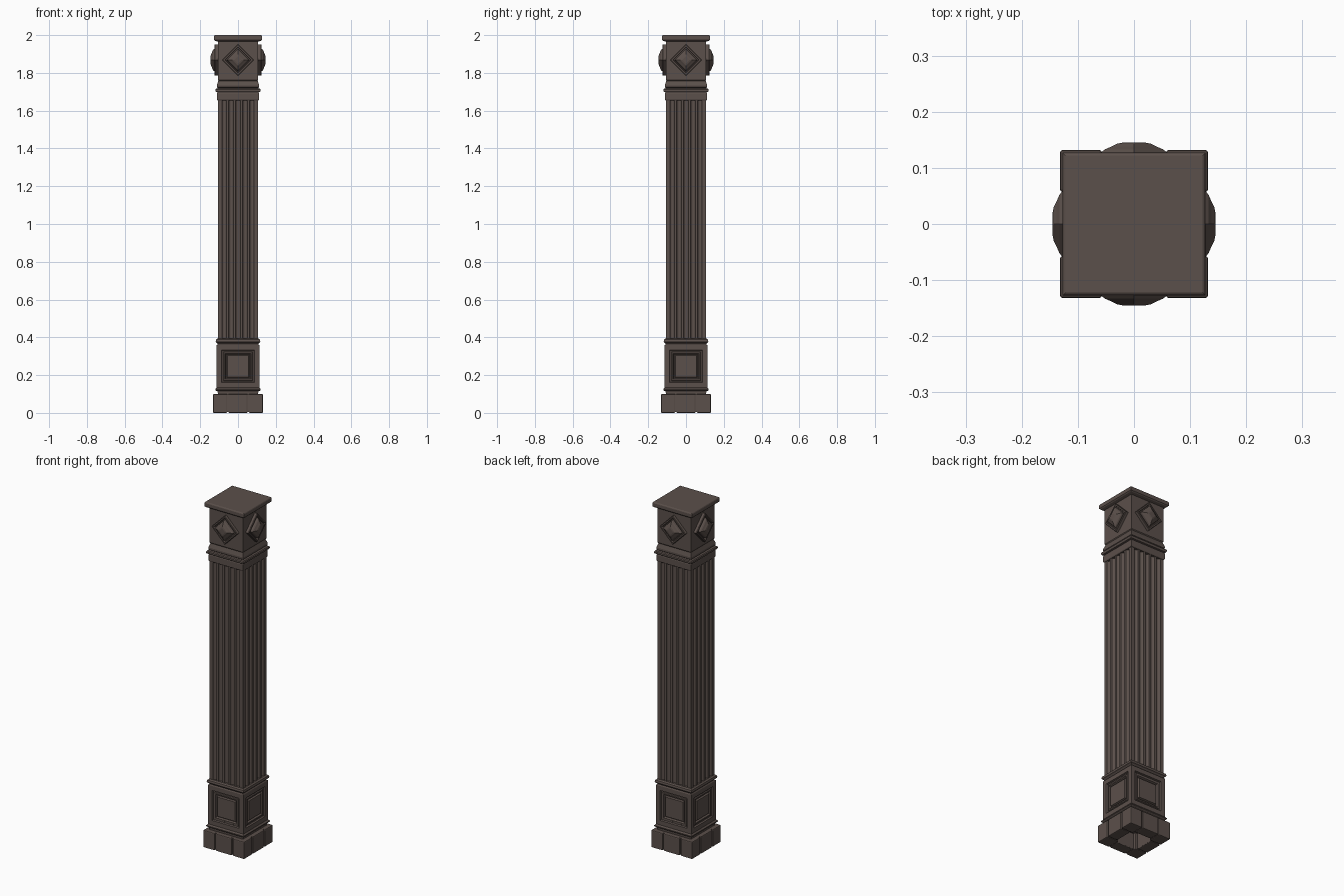
import bpy, bmesh, math
from mathutils import Matrix, Vector

cube = bpy.data.objects.get("Cube")
if cube:
    bpy.data.objects.remove(cube, do_unlink=True)

STONE = (0.105, 0.08, 0.07, 1)
stone = bpy.data.materials.new("dark brown stone")
stone.use_nodes = True
stone.diffuse_color = STONE
bsdf = stone.node_tree.nodes["Principled BSDF"]
bsdf.inputs["Base Color"].default_value = STONE
bsdf.inputs["Roughness"].default_value = 0.8


def finish(name, bm, bevel=0):
    bmesh.ops.recalc_face_normals(bm, faces=bm.faces)
    mesh = bpy.data.meshes.new(name)
    bm.to_mesh(mesh)
    bm.free()
    mesh.materials.append(stone)
    ob = bpy.data.objects.new(name, mesh)
    bpy.context.collection.objects.link(ob)
    if bevel:
        mod = ob.modifiers.new("soft edges", "BEVEL")
        mod.width, mod.segments = bevel, 2
    return ob


def add_rings(bm, profile, matrix=Matrix(), diamond=False, closed=False, caps=(True, True)):
    """Stack square rings given as (half width, height)."""
    corners = [(1, 0), (0, 1), (-1, 0), (0, -1)] if diamond else [(1, 1), (-1, 1), (-1, -1), (1, -1)]
    rings = [[bm.verts.new(matrix @ Vector((x * h, y * h, z))) for x, y in corners] for h, z in profile]
    pairs = list(zip(rings, rings[1:])) + ([(rings[-1], rings[0])] if closed else [])
    for a, b in pairs:
        for i in range(4):
            j = (i + 1) % 4
            bm.faces.new((a[i], a[j], b[j], b[i]))
    if not closed:
        for ring, wanted in zip((rings[0], rings[-1]), caps):
            if wanted:
                bm.faces.new(ring)


def moulding(name, profile):
    bm = bmesh.new()
    add_rings(bm, profile)
    return finish(name, bm)


def four_panels(name, profile, z, diamond=False):
    """The same stepped panel on each of the four sides."""
    for k, side in enumerate(("front", "left", "back", "right")):
        bm = bmesh.new()
        m = Matrix.Translation((0, 0, z)) @ Matrix.Rotation(k * math.pi / 2, 4, "Z") @ Matrix.Rotation(math.pi / 2, 4, "X")
        add_rings(bm, profile, m, diamond, caps=(False, True))
        ob = finish(f"{side}_{name}", bm)
        # Open shells: make sure they face outwards
        top = max(ob.data.polygons, key=lambda p: p.center.xy.length)
        if top.normal.xy.dot(top.center.xy) < 0:
            ob.data.flip_normals()


def block(name, x0, x1, y0, y1, z0, z1, turn):
    bm = bmesh.new()
    bmesh.ops.create_cube(bm, size=1)
    for v in bm.verts:
        v.co = Vector(((x0 + x1) / 2 + v.co.x * (x1 - x0), (y0 + y1) / 2 + v.co.y * (y1 - y0),
                       (z0 + z1) / 2 + v.co.z * (z1 - z0)))
    bm.transform(Matrix.Rotation(turn, 4, "Z"))
    finish(name, bm, 0.005)


# Hollow foot made of spaced blocks in front of a backing ring
for k in range(4):
    turn = k * math.pi / 2
    block(f"foot_corner_block_{k + 1}", 0.057, 0.132, 0.057, 0.132, 0, 0.1, turn)
    block(f"foot_middle_block_{k + 1}", -0.051, 0.051, 0.07, 0.132, 0, 0.1, turn)
bm = bmesh.new()
add_rings(bm, [(0.07, 0.004), (0.124, 0.004), (0.124, 0.1), (0.07, 0.1)], closed=True)
finish("foot_backing", bm)

# Pedestal with recessed panels
moulding("pedestal_lower_moulding", [(0.106, 0.095), (0.108, 0.115), (0.116, 0.117), (0.12, 0.121),
                                     (0.12, 0.126), (0.116, 0.13), (0.112, 0.135)])
four_panels("pedestal_panel", [(0.113, 0.113), (0.087, 0.113), (0.084, 0.104), (0.078, 0.104), (0.075, 0.109),
                               (0.068, 0.109), (0.063, 0.1), (0.06, 0.1), (0.056, 0.109)], 0.247)
moulding("pedestal_upper_moulding", [(0.113, 0.355), (0.107, 0.365), (0.111, 0.37), (0.117, 0.374), (0.118, 0.38),
                                     (0.116, 0.388), (0.108, 0.394)])

# Fluted shaft
FLUTES, HALF, PITCH, RADIUS = 5, 0.107, 0.037, 0.012
outline = []
for k in range(4):
    rot = Matrix.Rotation(k * math.pi / 2, 3, "Z")
    outline.append(rot @ Vector((-HALF, -HALF, 0)))
    for f in range(FLUTES):
        centre = (f - (FLUTES - 1) / 2) * PITCH
        for s in range(7):
            a = math.pi * (1 - s / 6)
            outline.append(rot @ Vector((centre + RADIUS * math.cos(a), -HALF + RADIUS * math.sin(a), 0)))
bm = bmesh.new()
low = [bm.verts.new(p + Vector((0, 0, 0.385))) for p in outline]
high = [bm.verts.new(p + Vector((0, 0, 1.665))) for p in outline]
for i in range(len(low)):
    j = (i + 1) % len(low)
    bm.faces.new((low[i], low[j], high[j], high[i]))
bm.faces.new(low)
bm.faces.new(high)
shaft = finish("fluted_shaft", bm)

# Neck mouldings
moulding("neck_band", [(0.109, 1.655), (0.112, 1.66), (0.112, 1.692), (0.108, 1.698), (0.117, 1.7),
                       (0.12, 1.705), (0.12, 1.712), (0.116, 1.717), (0.106, 1.719),
                       (0.112, 1.724), (0.112, 1.735), (0.105, 1.755), (0.1, 1.765)])

# Head block with raised diamonds
moulding("head_block", [(0.101, 1.755), (0.107, 1.763), (0.107, 1.975)])
four_panels("diamond", [(0.083, 0.105), (0.083, 0.122), (0.08, 0.125), (0.071, 0.125), (0.067, 0.115),
                        (0.061, 0.115), (0.058, 0.128), (0.052, 0.133), (0.04, 0.138), (0.03, 0.143),
                        (0.02, 0.145)], 1.868, diamond=True)

# Top slab
moulding("top_slab", [(0.107, 1.965), (0.122, 1.97), (0.127, 1.975), (0.127, 1.994), (0.125, 1.998), (0.122, 2.0)])

# Smooth the flutes only, keeping the ridges sharp
bpy.ops.object.select_all(action="DESELECT")
shaft.select_set(True)
bpy.context.view_layer.objects.active = shaft
bpy.ops.object.shade_smooth_by_angle(angle=math.radians(40))
